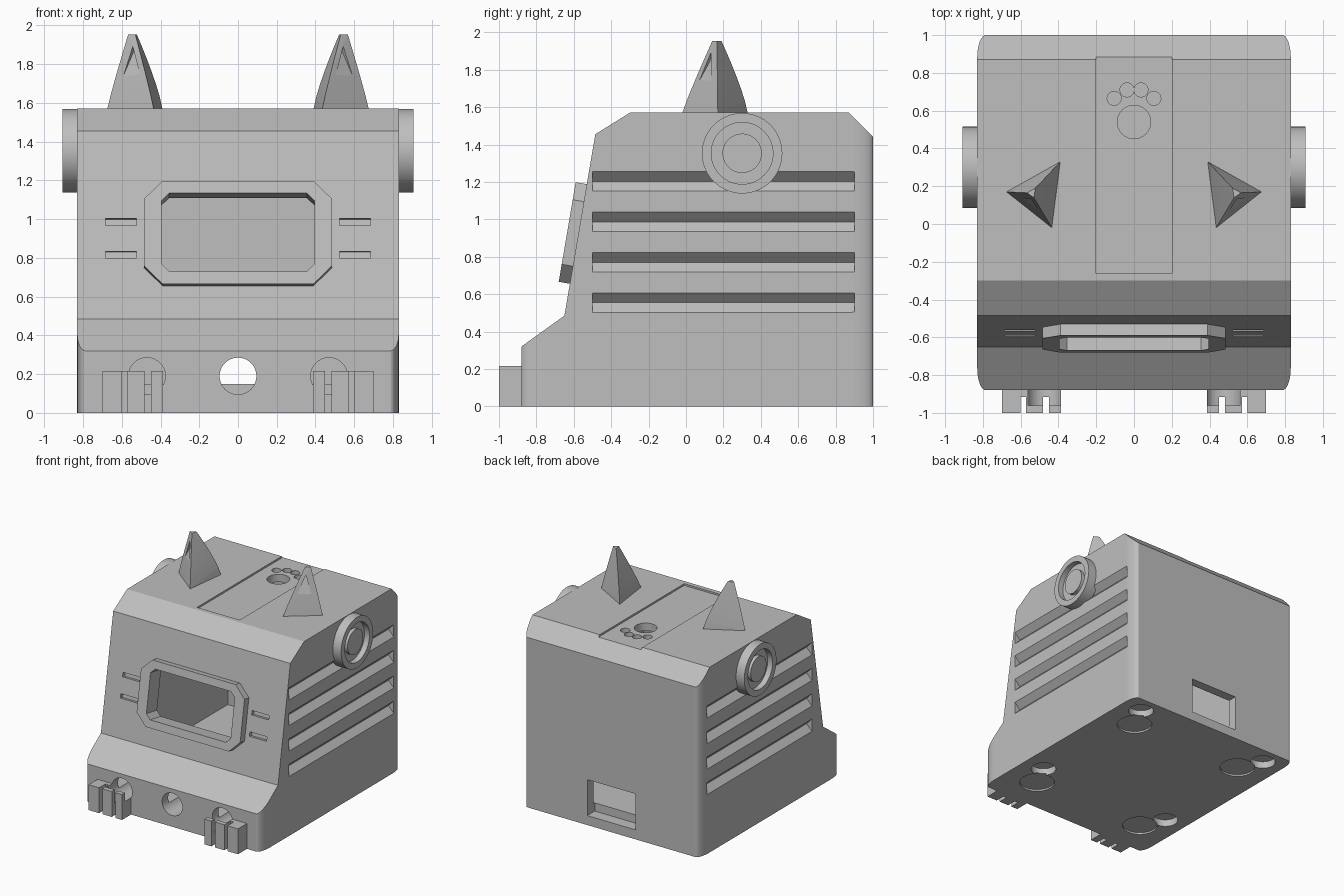
import bpy, bmesh, math
from mathutils import Matrix, Vector

if "Cube" in bpy.data.objects:
    bpy.data.objects.remove(bpy.data.objects["Cube"], do_unlink=True)

grey = bpy.data.materials.new("plain_grey")
grey.use_nodes = True
grey.diffuse_color = (0.52, 0.52, 0.52, 1)
grey.node_tree.nodes["Principled BSDF"].inputs["Base Color"].default_value = (0.52, 0.52, 0.52, 1)


def make(name, bm):
    bmesh.ops.recalc_face_normals(bm, faces=bm.faces)
    mesh = bpy.data.meshes.new(name)
    bm.to_mesh(mesh)
    bm.free()
    mesh.materials.append(grey)
    obj = bpy.data.objects.new(name, mesh)
    bpy.context.collection.objects.link(obj)
    return obj


def prism(name, outline, low, high, frame=Matrix()):
    """Extrude a 2D outline along the local z of a frame."""
    bm = bmesh.new()
    face = bm.faces.new([bm.verts.new((x, y, low)) for x, y in outline])
    up = bmesh.ops.extrude_face_region(bm, geom=[face])["geom"]
    bmesh.ops.translate(bm, vec=(0, 0, high - low),
                        verts=[v for v in up if isinstance(v, bmesh.types.BMVert)])
    bm.transform(frame)
    return make(name, bm)


def hull(name, points):
    bm = bmesh.new()
    for p in points:
        bm.verts.new(p)
    bmesh.ops.convex_hull(bm, input=bm.verts)
    return make(name, bm)


def boolean(target, cutter, operation="DIFFERENCE", keep=False):
    mod = target.modifiers.new("cut", "BOOLEAN")
    mod.object, mod.operation, mod.solver = cutter, operation, "EXACT"
    bpy.context.view_layer.objects.active = target
    bpy.ops.object.modifier_apply(modifier=mod.name)
    cutter.hide_render = True
    if not keep:
        bpy.data.objects.remove(cutter, do_unlink=True)


def rect(x0, x1, y0, y1):
    return [(x0, y0), (x1, y0), (x1, y1), (x0, y1)]


def octagon(w, h, c):
    return [(w - c, -h), (w, c - h), (w, h - c), (w - c, h),
            (c - w, h), (-w, h - c), (-w, c - h), (c - w, -h)]


def circle(x, y, r, n=40):
    return [(x + r * math.cos(math.tau * i / n), y + r * math.sin(math.tau * i / n)) for i in range(n)]


SIDE = Matrix(((0, 0, 1, 0), (1, 0, 0, 0), (0, 1, 0, 0), (0, 0, 0, 1)))
FRONT = Matrix.Rotation(math.pi / 2, 4, "X")
SLOPE = Matrix.Translation((0, -0.576, 0.922)) @ Matrix.Rotation(math.atan2(0.97, 0.165), 4, "X")

# Body shell: side profile with rounded upright corners
body = prism("body", [(-0.88, 0), (-0.88, 0.32), (-0.65, 0.485), (-0.485, 1.455), (-0.3, 1.57),
                      (0.87, 1.57), (1, 1.44), (1, 0)], -0.83, 0.83, SIDE)
footprint = []
for sx, sy, quarter in ((1, 1, 0), (-1, 1, 1), (-1, -1, 2), (1, -1, 3)):
    corner_x, corner_y = sx * 0.785, 0.06 + sy * 0.82
    for i in range(13):
        a = (quarter + i / 12) * math.pi / 2
        footprint.append((corner_x + 0.045 * math.cos(a), corner_y + 0.12 * math.sin(a)))
boolean(body, prism("corner_cutter", footprint, -0.1, 1.8), "INTERSECT")

# Hollow inside
boolean(body, prism("cavity", [(-0.8, 0.15), (-0.8, 0.285), (-0.57, 0.45), (-0.41, 1.4), (-0.27, 1.49),
                               (0.84, 1.49), (0.92, 1.41), (0.92, 0.15)], -0.74, 0.74, SIDE))

# Window opening and its raised frame
window = prism("window_cutter", octagon(0.395, 0.205, 0.04), -0.2, 0.2, SLOPE)
window_frame = prism("window_frame", octagon(0.485, 0.27, 0.095), -0.005, 0.06, SLOPE)
boolean(window_frame, window, keep=True)
boolean(body, window)

# Whisker slots beside the window
for s in (-1, 1):
    for z in (0.065, -0.107):
        slot = rect(s * 0.605 - 0.08, s * 0.605 + 0.08, z - 0.018, z + 0.018)
        boolean(body, prism("slot_cutter", slot, -0.03, 0.1, SLOPE))

# Side vent grooves
for s in (-1, 1):
    for z in (0.555, 0.77, 0.987, 1.203):
        vee = [(s * 0.83, z - 0.052), (s * 0.88, z), (s * 0.83, z + 0.052), (s * 0.78, z)]
        boolean(body, prism("groove_cutter", vee, -0.9, 0.5, FRONT))

# Rear opening
boolean(body, prism("rear_cutter", rect(-0.225, 0.225, 0.08, 0.385), -1.1, -0.9, FRONT))

# Sunken roof panel with paw-shaped openings
boolean(body, prism("panel_cutter", rect(-0.2, 0.2, -0.262, 0.95), 1.555, 1.7))
for x, y, r in ((0, 0.54, 0.088), (-0.105, 0.665, 0.037), (-0.037, 0.71, 0.037),
                (0.037, 0.71, 0.037), (0.105, 0.665, 0.037)):
    boolean(body, prism("paw_cutter", circle(x, y, r), 1.45, 1.7))

# Round sockets in the underside
for s in (-1, 1):
    for y in (-0.57, 0.65):
        boolean(body, prism("pad_cutter", circle(s * 0.54, y, 0.14), -0.1, 0.015))
        boolean(body, prism("socket_cutter", circle(s * 0.64, y + 0.2, 0.1), -0.1, 0.06))

# Front paws with three toes, and the round holes above them
boolean(body, prism("centre_hole_cutter", circle(0, 0.19, 0.095), 0.6, 1.1, FRONT))
for s, side in ((-1, "right"), (1, "left")):
    outline = [(s * x, y) for x, y in (
        (0.387, -0.87), (0.387, -1), (0.45, -1), (0.45, -0.915), (0.483, -0.915), (0.483, -1),
        (0.572, -1), (0.572, -0.915), (0.602, -0.915), (0.602, -1), (0.7, -1), (0.7, -0.87))]
    paw = prism(side + "_paw", outline, 0, 0.215)
    hole = prism("hole_cutter", circle(s * 0.47, 0.19, 0.095), 0.6, 0.96, FRONT)
    boolean(paw, hole, keep=True)
    boolean(body, hole)

# Ears: tapering three-sided horns with a bulging rear corner and a wedge notch
for s, side in ((-1, "right"), (1, "left")):
    base = [Vector((s * 0.39, 0.33)), Vector((s * 0.675, 0.17)), Vector((s * 0.435, -0.02))]
    tip = [Vector((s * 0.522, 0.19)), Vector((s * 0.567, 0.165)), Vector((s * 0.53, 0.14))]

    def ear_point(k, t):
        return base[k].lerp(tip[k], t ** (1.25 if k == 0 else 1.08)).to_3d() + Vector((0, 0, 1.568 + 0.385 * t))

    ear = hull(side + "_ear", [ear_point(k, i / 6) for k in range(3) for i in range(7)])
    low_a = ear_point(2, 0.45).lerp(ear_point(1, 0.45), 0.2)
    low_b = ear_point(2, 0.45).lerp(ear_point(1, 0.45), 0.75)
    top = ear_point(2, 0.84).lerp(ear_point(1, 0.84), 0.4)
    inward = Vector((-s * 0.62, 0.78, 0)) * 0.025
    boolean(ear, hull("notch_cutter", [low_a, low_b, top + inward, top - inward]))

# Side discs: raised rim, groove and centre boss
for s, side in ((-1, "right"), (1, "left")):
    bm = bmesh.new()
    profile = [(0, 0.06), (0.105, 0.06), (0.105, 0.03), (0.165, 0.03),
               (0.165, 0.077), (0.215, 0.077), (0.215, -0.03), (0, -0.03)]
    verts = [bm.verts.new((r, 0, h)) for r, h in profile]
    edges = [bm.edges.new(pair) for pair in zip(verts, verts[1:])]
    bmesh.ops.spin(bm, geom=verts + edges, cent=(0, 0, 0), axis=(0, 0, 1), angle=math.tau, steps=64)
    bmesh.ops.remove_doubles(bm, verts=bm.verts, dist=0.0005)
    bm.transform(Matrix.Translation((s * 0.83, 0.3, 1.353)) @ Matrix.Rotation(s * math.pi / 2, 4, "Y"))
    disc = make(side + "_disc", bm)
    bpy.ops.object.select_all(action="DESELECT")
    disc.select_set(True)
    bpy.context.view_layer.objects.active = disc
    bpy.ops.object.shade_smooth_by_angle(angle=math.radians(30))
